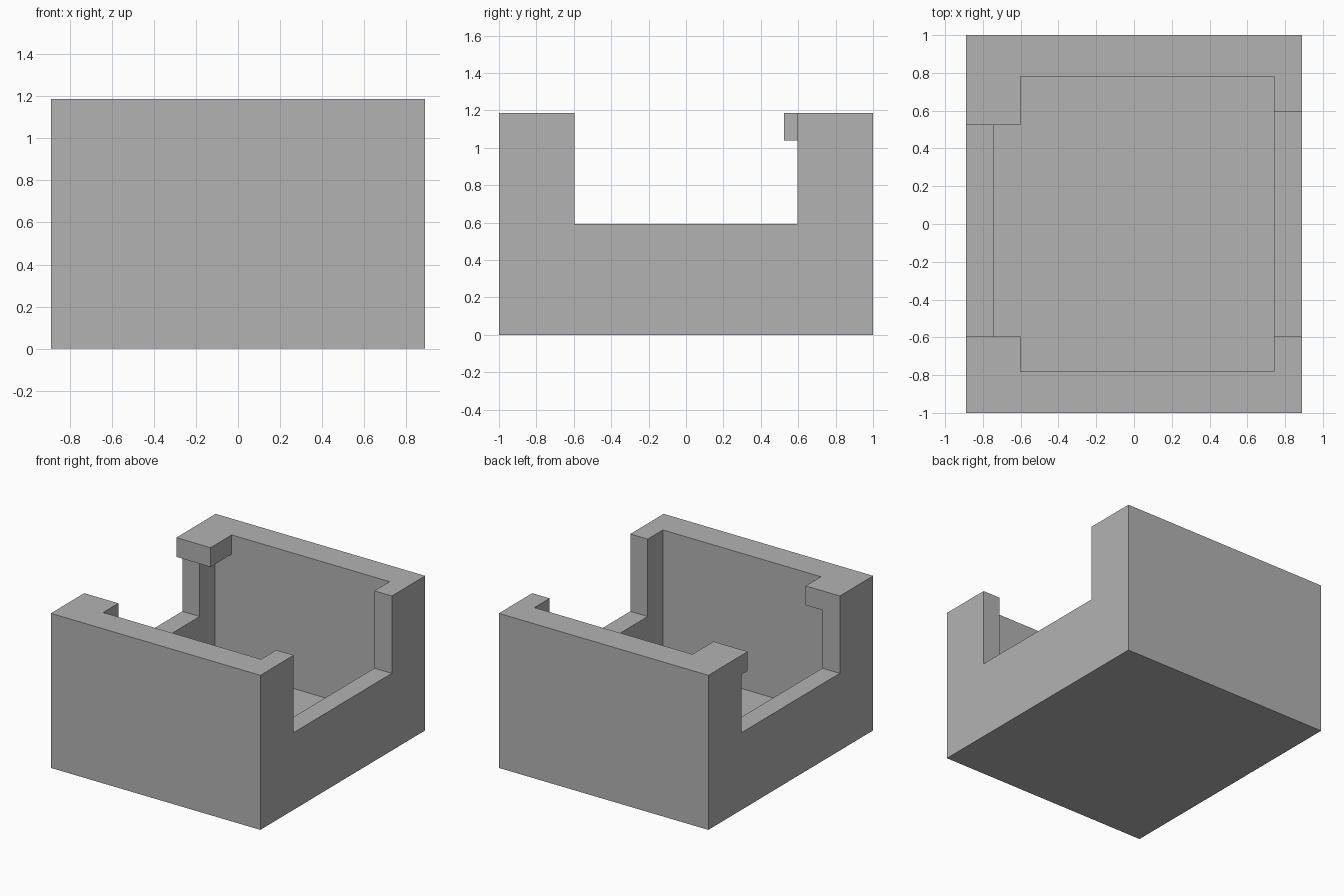
import bpy

if "Cube" in bpy.data.objects:
    bpy.data.objects.remove(bpy.data.objects["Cube"], do_unlink=True)

# One plain grey for the whole case
grey = bpy.data.materials.new("plain_grey")
grey.use_nodes = True
colour = (0.45, 0.45, 0.45, 1)
grey.diffuse_color = colour
grey.node_tree.nodes["Principled BSDF"].inputs["Base Color"].default_value = colour


def box(name, x, y, z):
    """Axis-aligned box from (low, high) ranges."""
    spans = (x, y, z)
    bpy.ops.mesh.primitive_cube_add(size=1, location=[(a + b) / 2 for a, b in spans])
    obj = bpy.context.object
    obj.name = name
    obj.scale = [b - a for a, b in spans]
    bpy.ops.object.transform_apply(location=True, rotation=False, scale=True)
    return obj


# Main proportions
HX, HY, TOP = 0.89, 1.0, 1.187
WALL = 0.148                 # side wall, floor and lip thickness
INNER_X = HX - WALL
INNER_Y = 0.78
GAP = 0.595                  # half length of the side notches
SILL = 0.593                 # height of the notch bottoms
LIP_X, LIP_Z = -0.6, TOP - WALL
LIP_END = 0.523              # rear lip overhangs its post
ABOVE, OUT = TOP + 0.2, HX + 0.2

case = box("open_case", (-HX, HX), (-HY, HY), (0, TOP))
case.data.materials.append(grey)

# Hollows: inside, mouth between lips, and the side notches
cutters = [
    box("cavity_cutter", (-INNER_X, INNER_X), (-INNER_Y, INNER_Y), (WALL, LIP_Z)),
    box("mouth_cutter", (LIP_X, INNER_X), (-INNER_Y, INNER_Y), (LIP_Z - 0.1, ABOVE)),
    box("left_notch_cutter", (INNER_X - 0.1, OUT), (-GAP, GAP), (SILL, ABOVE)),
    box("right_notch_cutter", (-OUT, LIP_X + 0.1), (-GAP, GAP), (SILL, LIP_Z)),
    box("right_lip_gap_cutter", (-OUT, LIP_X + 0.1), (-GAP, LIP_END), (LIP_Z - 0.1, ABOVE)),
]

bpy.context.view_layer.objects.active = case
for cutter in cutters:
    cutter.hide_render = True
    cut = case.modifiers.new(cutter.name, "BOOLEAN")
    cut.operation = "DIFFERENCE"
    cut.solver = "EXACT"
    cut.object = cutter
    bpy.ops.object.modifier_apply(modifier=cut.name)
    bpy.data.objects.remove(cutter, do_unlink=True)
